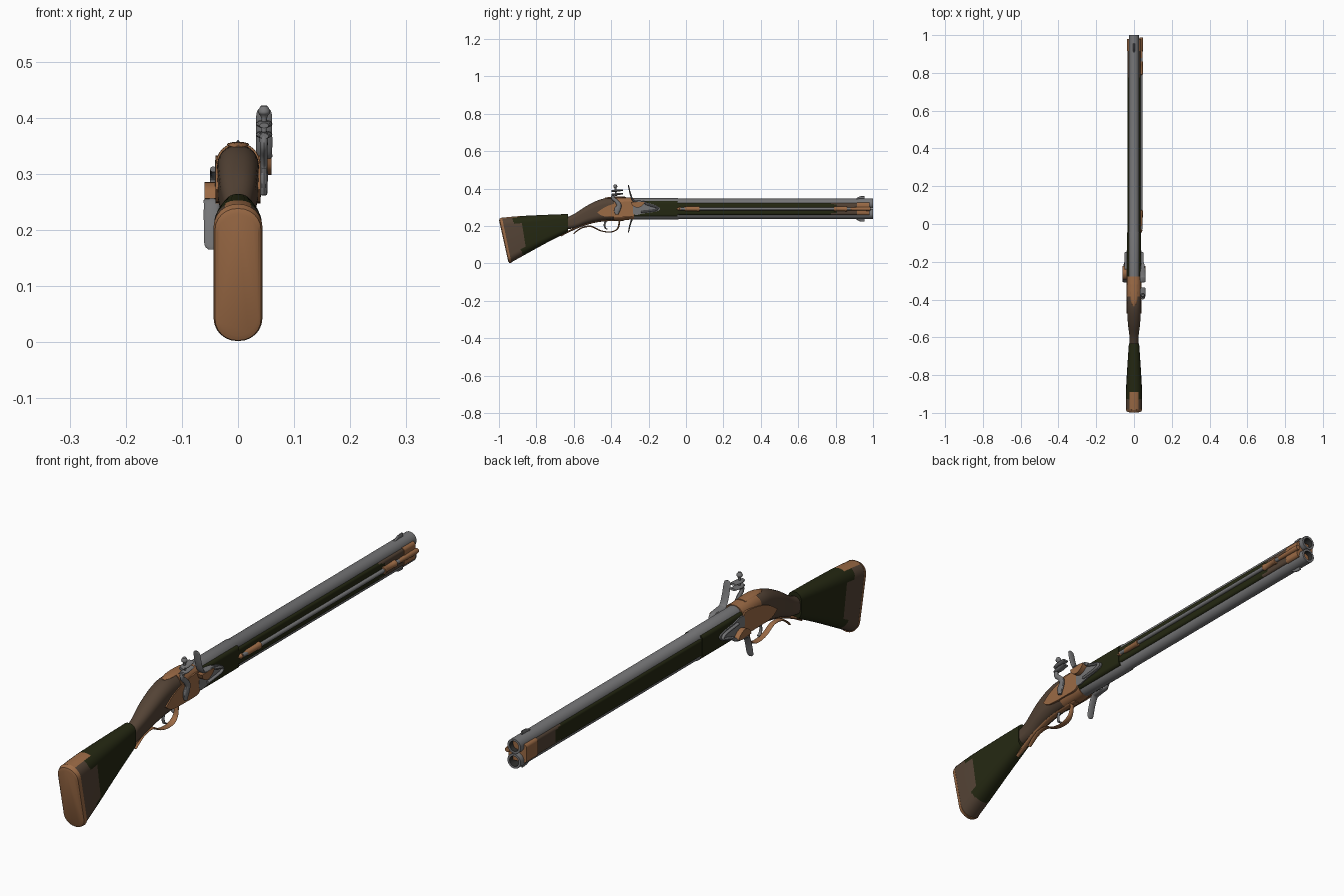
import bpy, bmesh, math
from mathutils import Vector, Matrix

AXIS = 0.2915      # height of the line the two barrels turn about


def material(name, rgb):
    m = bpy.data.materials.new(name)
    m.diffuse_color = (*rgb, 1)
    return m


COPPER = material("copper", (0.33, 0.145, 0.06))
WOOD = material("brown wood", (0.088, 0.056, 0.036))
GREEN = material("dark green leather", (0.018, 0.021, 0.006))
STEEL = material("grey steel", (0.18, 0.18, 0.185))
DARK = material("dark bore", (0.03, 0.03, 0.028))


def smooth_path(pts, sub):
    """Catmull-Rom through tuples of any length."""
    out = []
    for i in range(len(pts) - 1):
        a, b, c, d = (pts[max(0, min(len(pts) - 1, i + k))] for k in (-1, 0, 1, 2))
        for s in range(sub):
            t = s / sub
            out.append(tuple(0.5 * (2 * q + (r - p) * t + (2 * p - 5 * q + 4 * r - w) * t * t
                                    + (3 * q - p - 3 * r + w) * t ** 3)
                             for p, q, r, w in zip(a, b, c, d)))
    return out + [tuple(pts[-1])]


def skin(name, rings, mats, rule=None):
    """Closed skin over a list of rings; rule(centre, normal) picks the material."""
    bm = bmesh.new()
    vs = [[bm.verts.new(p) for p in r] for r in rings]
    n = len(rings[0])
    for a, b in zip(vs, vs[1:]):
        for i in range(n):
            bm.faces.new((a[i], a[(i + 1) % n], b[(i + 1) % n], b[i]))
    bm.faces.new(vs[0])
    bm.faces.new(vs[-1])
    bmesh.ops.recalc_face_normals(bm, faces=bm.faces)
    bm.normal_update()
    for f in bm.faces:
        f.smooth = True
        if rule:
            f.material_index = rule(f.calc_center_median(), f.normal)
    me = bpy.data.meshes.new(name)
    bm.to_mesh(me)
    bm.free()
    me.set_sharp_from_angle(angle=math.radians(35))
    for m in mats:
        me.materials.append(m)
    ob = bpy.data.objects.new(name, me)
    bpy.context.collection.objects.link(ob)
    return ob


def loft(name, secs, round_by, mats, sub=6, rule=None):
    """Rounded-box sections given as top y,z, bottom y,z, half width."""
    rings = []
    for yt, zt, yb, zb, hw in (smooth_path(secs, sub) if sub > 1 else secs):
        top, bot = Vector((0, yt, zt)), Vector((0, yb, zb))
        h = (top - bot).length
        r = min(hw, h / 2) * round_by
        ring = []
        for q in range(4):
            sx, sz = (1, -1, -1, 1)[q], (1, 1, -1, -1)[q]
            for k in range(7):
                a = math.pi / 2 * (q + k / 6)
                x = sx * (hw - r) + r * math.cos(a)
                v = 0.5 + (sz * (h / 2 - r) + r * math.sin(a)) / h
                ring.append(bot.lerp(top, v) + Vector((x, 0, 0)))
        rings.append(ring)
    return skin(name, rings, mats, rule)


def lathe(name, prof, x, z, mats, rule=None, n=24):
    """Profile of (radius, y) turned about a lengthwise axis."""
    return skin(name, [[(x + r * math.cos(2 * math.pi * i / n), y, z + r * math.sin(2 * math.pi * i / n))
                        for i in range(n)] for r, y in prof], mats, rule)


def sweep(name, pts, xc, mat, sub=5, n=12):
    """Flattened bar along a y,z path; points are y, z, half width, half thickness."""
    p = smooth_path(pts, sub)
    rings = []
    for i, (y, z, w, t) in enumerate(p):
        a, b = p[max(i - 1, 0)], p[min(i + 1, len(p) - 1)]
        d = Vector((b[0] - a[0], b[1] - a[1])).normalized()
        rings.append([(xc + w * math.cos(2 * math.pi * k / n),
                       y - d.y * t * math.sin(2 * math.pi * k / n),
                       z + d.x * t * math.sin(2 * math.pi * k / n)) for k in range(n)])
    return skin(name, rings, [mat])


def plate(name, outline, x0, x1, mat, sub=4):
    """Side plate: smooth y,z outline extruded across x."""
    o = smooth_path(outline + outline[:1], sub)[:-1]
    return skin(name, [[(x, y, z) for y, z in o] for x in (x0, x1)], [mat])


def turned(ob, name):
    """Copy on the other barrel, half a turn about the barrel axis."""
    c = ob.copy()
    c.name = name
    bpy.context.collection.objects.link(c)
    c.matrix_world = (Matrix.Translation((0, 0, AXIS)) @ Matrix.Rotation(math.pi, 4, 'Y')
                      @ Matrix.Translation((0, 0, -AXIS)))


# Butt: leather sleeve with a wavy edge, wood behind it, copper strip on the heel
def butt_rule(c, n):
    if n.z > 0.85 and abs(c.x) < 0.022 and c.y < -0.89:
        return 2
    edge = -0.88 + 0.015 * math.sin(c.z * 50) - 0.05 * max(0, (c.z - 0.19) / 0.06)
    return 1 if c.y > edge else 0


loft("butt", [(-0.985, 0.244, -0.935, 0.005, 0.043), (-0.90, 0.252, -0.865, 0.044, 0.042),
              (-0.76, 0.259, -0.745, 0.11, 0.035), (-0.632, 0.264, -0.632, 0.168, 0.027)],
     0.92, [WOOD, GREEN, COPPER], 22, butt_rule)
loft("butt_plate", [(-0.999, 0.228, -0.951, 0.012, 0.036), (-0.997, 0.238, -0.946, 0.003, 0.041),
                    (-0.984, 0.246, -0.933, 0.002, 0.0435)], 0.95, [COPPER], 1)

# Wrist and wooden rear of the action
loft("wrist", [(-0.66, 0.238, -0.65, 0.18, 0.023), (-0.60, 0.263, -0.59, 0.19, 0.024),
               (-0.53, 0.308, -0.53, 0.211, 0.032), (-0.46, 0.341, -0.46, 0.226, 0.036),
               (-0.40, 0.351, -0.40, 0.231, 0.037), (-0.29, 0.348, -0.29, 0.237, 0.036)],
     0.95, [WOOD], 6)

# Copper receiver, top tang and lock plates
loft("receiver", [(-0.385, 0.354, -0.385, 0.229, 0.0385), (-0.34, 0.354, -0.34, 0.231, 0.0385),
                  (-0.279, 0.350, -0.279, 0.235, 0.037)], 0.9, [COPPER], 3)
sweep("top_tang", [(-0.435, 0.346, 0.005, 0.004), (-0.41, 0.35, 0.016, 0.005),
                   (-0.37, 0.352, 0.02, 0.005), (-0.32, 0.352, 0.018, 0.004)], 0, COPPER)
for side, s in (("right", 1), ("left", -1)):
    plate(side + "_lock_plate", [(-0.475, 0.272), (-0.43, 0.302), (-0.36, 0.325), (-0.285, 0.33),
                                 (-0.279, 0.29), (-0.285, 0.252), (-0.36, 0.248), (-0.44, 0.252)],
          s * 0.02, s * 0.0405, COPPER)

# Barrels with thicker breech and open muzzle
barrel = lathe("upper_barrel", [(0.0295, -0.28), (0.0295, -0.045), (0.027, -0.038), (0.0268, 1.0),
                                (0.0185, 1.0), (0.0185, 0.88)], 0, AXIS + 0.0275, [STEEL, DARK],
               lambda c, n: int(c.y > 0.87 and math.hypot(c.x, c.z - AXIS - 0.0275) < 0.02), 32)
turned(barrel, "lower_barrel")
sight = sweep("upper_sight", [(0.91, 0.344, 0.004, 0.003), (0.93, 0.351, 0.004, 0.007),
                              (0.955, 0.352, 0.004, 0.008)], 0, STEEL)
turned(sight, "lower_sight")


# Fore-end between the barrels: leather, then wood with a wavy edge, copper cap
def box_sec(y, hw, hh):
    return (y, AXIS + hh, y, AXIS - hh, hw)


loft("breech_panel", [box_sec(y, 0.0365, 0.042) for y in (-0.279, -0.045)], 0.35, [GREEN], 1)
loft("fore_end", [box_sec(-0.05 + 0.0485 * i, 0.034, 0.032) for i in range(21)], 0.3, [GREEN, WOOD],
     3, lambda c, n: int(c.y > 0.79 + 0.02 * math.sin(c.z * 90)))
loft("fore_end_cap", [box_sec(y, 0.037, 0.034) for y in (0.915, 0.98)], 0.35, [COPPER], 1)

# Ramrod, its pipes and tip on the right side
X = 0.0375
lathe("ramrod", [(0.0075, -0.03), (0.0075, 0.98)], X, AXIS, [STEEL], n=16)
lathe("rear_rod_pipe", [(0.003, -0.05), (0.010, -0.035), (0.006, -0.02), (0.0115, 0.0), (0.012, 0.055),
                        (0.0135, 0.06), (0.0135, 0.072), (0.009, 0.073)], X - 0.003, AXIS, [COPPER])
lathe("front_rod_pipe", [(0.009, 0.79), (0.013, 0.791), (0.013, 0.80), (0.0115, 0.803), (0.0115, 0.847),
                         (0.013, 0.85), (0.013, 0.86), (0.009, 0.861)], X - 0.002, AXIS, [COPPER])
lathe("ramrod_tip", [(0.0075, 0.88), (0.0085, 0.90), (0.0105, 0.975), (0.009, 0.987)],
      X, AXIS, [COPPER])

# Priming gear, one set per barrel: pan, striking plate, spring and screws
pan = plate("upper_pan", [(-0.295, 0.327), (-0.225, 0.327), (-0.235, 0.308), (-0.26, 0.298),
                          (-0.285, 0.308)], 0.03, 0.06, COPPER)
striker = sweep("upper_striking_plate",
                [(-0.308, 0.418, 0.006, 0.002), (-0.306, 0.408, 0.0135, 0.003), (-0.297, 0.37, 0.0145, 0.004),
                 (-0.283, 0.337, 0.0145, 0.005), (-0.265, 0.330, 0.0145, 0.006),
                 (-0.225, 0.327, 0.011, 0.006), (-0.205, 0.315, 0.006, 0.006)], 0.0465, STEEL)
spring = sweep("upper_spring", [(-0.215, 0.318, 0.006, 0.005), (-0.185, 0.308, 0.006, 0.005),
                                (-0.158, 0.30, 0.006, 0.005), (-0.153, 0.292, 0.006, 0.005),
                                (-0.17, 0.283, 0.006, 0.005), (-0.24, 0.275, 0.006, 0.005)], 0.044, STEEL)
base = plate("upper_spring_plate", [(-0.28, 0.325), (-0.20, 0.322), (-0.145, 0.30), (-0.15, 0.28),
                                    (-0.22, 0.268), (-0.28, 0.262)], 0.03, 0.041, STEEL)
for ob in (pan, striker, spring, base):
    turned(ob, ob.name.replace("upper", "lower"))

# Cock with jaws and clamp screw
sweep("cock_neck", [(-0.37, 0.262, 0.006, 0.008), (-0.368, 0.285, 0.007, 0.016), (-0.358, 0.310, 0.007, 0.013),
                    (-0.372, 0.332, 0.007, 0.010), (-0.391, 0.350, 0.007, 0.009),
                    (-0.388, 0.372, 0.008, 0.008)], 0.046, STEEL)
for i, z in enumerate((0.369, 0.388)):
    sweep(("lower", "upper")[i] + "_jaw", [(-0.398, z - 0.002, 0.008, 0.005), (-0.375, z, 0.0145, 0.006),
                                           (-0.337, z + 0.004, 0.013, 0.004)], 0.0465, STEEL)
sweep("jaw_screw", [(-0.375, 0.36, 0.005, 0.005), (-0.377, 0.398, 0.005, 0.005),
                    (-0.378, 0.410, 0.011, 0.011), (-0.379, 0.421, 0.006, 0.006)], 0.0465, STEEL)

# Trigger guard, trigger and rear tang
sweep("trigger_guard", [(-0.60, 0.158, 0.007, 0.003), (-0.585, 0.172, 0.009, 0.003), (-0.55, 0.193, 0.010, 0.004),
                        (-0.505, 0.197, 0.010, 0.004), (-0.46, 0.176, 0.011, 0.003), (-0.42, 0.168, 0.012, 0.003),
                        (-0.385, 0.172, 0.012, 0.003), (-0.362, 0.193, 0.010, 0.004),
                        (-0.355, 0.238, 0.008, 0.005)], 0, COPPER)
sweep("guard_tang", [(-0.67, 0.147, 0.006, 0.004), (-0.625, 0.172, 0.011, 0.005),
                     (-0.55, 0.204, 0.012, 0.005), (-0.46, 0.226, 0.012, 0.004),
                     (-0.33, 0.232, 0.011, 0.004)], 0, COPPER)
sweep("trigger", [(-0.425, 0.235, 0.005, 0.006), (-0.435, 0.21, 0.005, 0.005),
                  (-0.432, 0.19, 0.006, 0.004), (-0.42, 0.182, 0.006, 0.003)], 0, STEEL)
